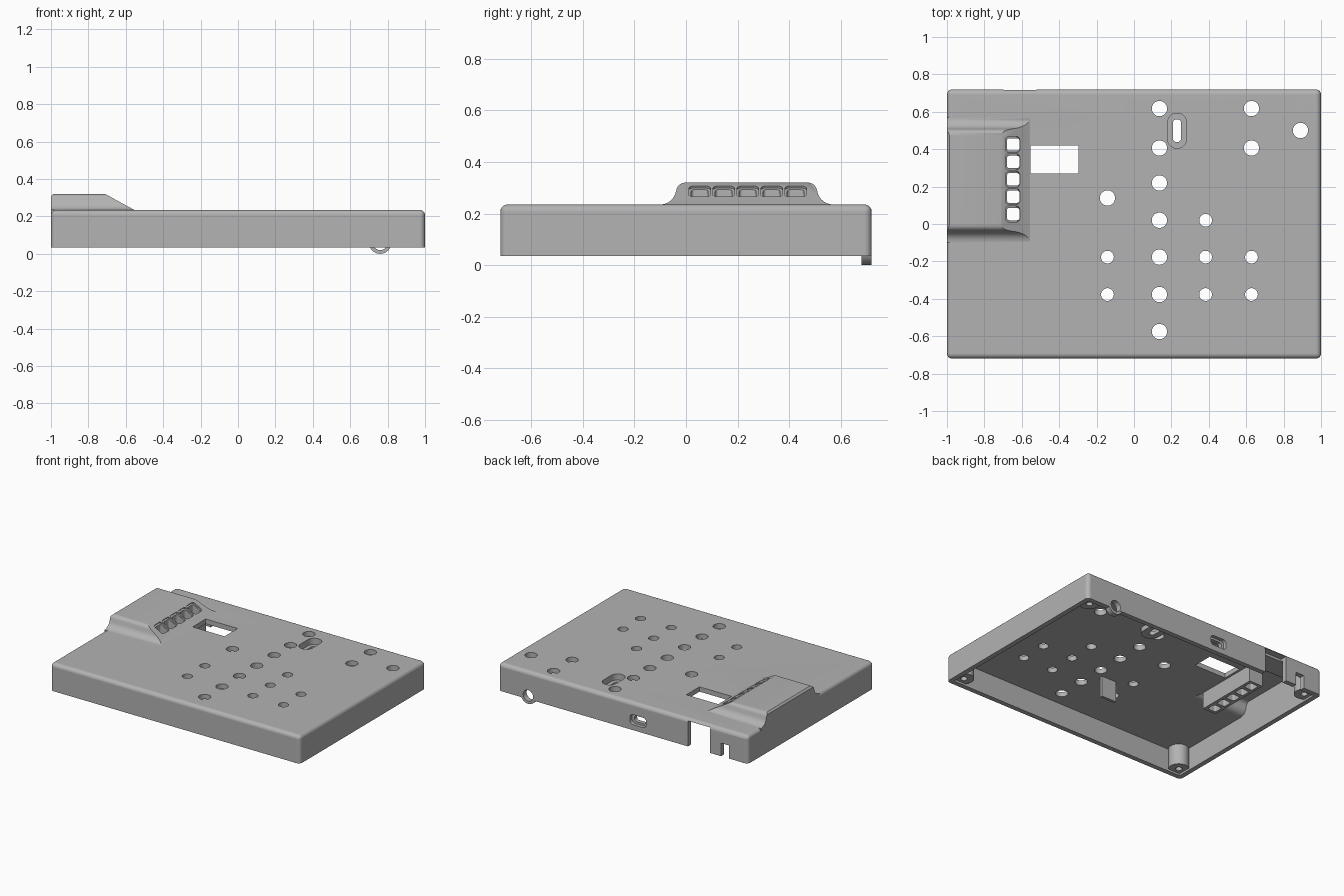
import bpy, bmesh, math
from mathutils import Vector, Matrix

cube = bpy.data.objects.get("Cube")
if cube:
    bpy.data.objects.remove(cube)

BOTTOM, TOP, CEILING = 0.035, 0.235, 0.2
HALF_X, HALF_Y, WALL = 1.0, 0.72, 0.035

grey = bpy.data.materials.new("plain_grey")
grey.use_nodes = True
grey.diffuse_color = (0.45, 0.45, 0.45, 1)
grey.node_tree.nodes["Principled BSDF"].inputs["Base Color"].default_value = (0.45, 0.45, 0.45, 1)


def finish(bm, name):
    bmesh.ops.recalc_face_normals(bm, faces=bm.faces)
    mesh = bpy.data.meshes.new(name)
    bm.to_mesh(mesh)
    bm.free()
    mesh.materials.append(grey)
    obj = bpy.data.objects.new(name, mesh)
    bpy.context.collection.objects.link(obj)
    return obj


def block(name, lo, hi, radius=0, axis=2, tilt=None):
    """Box between two corners, rounded along the edges parallel to axis."""
    lo, hi = Vector(lo), Vector(hi)
    bm = bmesh.new()
    bmesh.ops.create_cube(bm, size=1)
    bmesh.ops.scale(bm, vec=hi - lo, verts=bm.verts)
    if radius:
        edges = [e for e in bm.edges
                 if abs((e.verts[0].co - e.verts[1].co)[axis]) > 1e-5]
        bmesh.ops.bevel(bm, geom=edges, offset=radius, segments=6,
                        profile=0.5, affect='EDGES')
    if tilt:
        bmesh.ops.rotate(bm, verts=bm.verts, matrix=Matrix.Rotation(tilt, 3, 'Y'))
    bmesh.ops.translate(bm, vec=(lo + hi) / 2, verts=bm.verts)
    return finish(bm, name)


def rod(name, center, radius, length, along_y=False):
    bm = bmesh.new()
    bmesh.ops.create_cone(bm, cap_ends=True, segments=32, radius1=radius,
                          radius2=radius, depth=length)
    if along_y:
        bmesh.ops.rotate(bm, verts=bm.verts, matrix=Matrix.Rotation(math.pi / 2, 3, 'X'))
    bmesh.ops.translate(bm, vec=center, verts=bm.verts)
    return finish(bm, name)


def prism(points, vec):
    bm = bmesh.new()
    face = bm.faces.new([bm.verts.new(p) for p in points])
    geom = bmesh.ops.extrude_face_region(bm, geom=[face])["geom"]
    bmesh.ops.translate(bm, vec=vec, verts=[g for g in geom if isinstance(g, bmesh.types.BMVert)])
    bmesh.ops.recalc_face_normals(bm, faces=bm.faces)
    return bm


def slice_off(bm, point, normal):
    geom = bm.verts[:] + bm.edges[:] + bm.faces[:]
    cut = bmesh.ops.bisect_plane(bm, geom=geom, plane_co=point, plane_no=normal, clear_outer=True)
    edges = [g for g in cut["geom_cut"] if isinstance(g, bmesh.types.BMEdge)]
    bmesh.ops.contextual_create(bm, geom=edges)


def hump(name, start_x, drop, squeeze):
    """Raised housing with flared sides and a sloping face."""
    mid, half, height = 0.235, 0.335, TOP + 0.085
    side = [(half, TOP)]
    for i in range(1, 7):                       # concave flare
        a = math.radians(70) * i / 6
        side.append((half - 0.062 * math.sin(a), TOP + 0.062 * (1 - math.cos(a))))
    for i in range(6):                          # rounded shoulder
        a = math.radians(20 + 70 * i / 5)
        side.append((0.238 + 0.035 * math.cos(a), height - 0.035 + 0.035 * math.sin(a)))
    outline = [(half, 0.12 + drop)] + side
    outline += [(-y, z) for y, z in reversed(outline)]
    bm = prism([(start_x, mid + y * squeeze, z - drop) for y, z in outline],
               (-0.5 - start_x, 0, 0))
    slice_off(bm, (-0.71, 0, height - drop), (0.085, 0, 0.155))
    if not drop:
        slice_off(bm, (start_x, 0, height - 0.012), (-1, 0, 1))
    return finish(bm, name)


# Outer shell with rounded top and corner edges
bm = bmesh.new()
bmesh.ops.create_cube(bm, size=1)
bmesh.ops.scale(bm, vec=(2 * HALF_X, 2 * HALF_Y, TOP - BOTTOM), verts=bm.verts)
bmesh.ops.translate(bm, vec=(0, 0, (TOP + BOTTOM) / 2), verts=bm.verts)
rounded = [e for e in bm.edges if max(v.co.z for v in e.verts) > TOP - 0.01]
bmesh.ops.bevel(bm, geom=rounded, offset=0.028, segments=5, profile=0.5, affect='EDGES')
case = finish(bm, "enclosure_cover")


def combine(obj, operation):
    mod = case.modifiers.new(obj.name, 'BOOLEAN')
    mod.operation, mod.solver, mod.object = operation, 'EXACT', obj
    bpy.context.view_layer.objects.active = case
    bpy.ops.object.modifier_apply(modifier=mod.name)
    bpy.data.objects.remove(obj)


def add(obj):
    combine(obj, 'UNION')


def cut(obj):
    combine(obj, 'DIFFERENCE')


# Hollow shell and housing
add(hump("housing", -0.9995, 0, 1))
cut(block("cavity", (WALL - HALF_X, WALL - HALF_Y, -0.1),
          (HALF_X - WALL, HALF_Y - WALL, CEILING)))
cut(hump("housing_cavity", WALL - HALF_X, 0.035, 0.88))

# Corner screw posts
for sx in (-1, 1):
    for sy in (-1, 1):
        add(rod("screw_post", (sx * 0.92, sy * 0.64, 0.13), 0.068, 0.16))
        cut(rod("screw_hole", (sx * 0.92, sy * 0.64, 0.08), 0.022, 0.14))

# Guide block under the button slots
guide = [(-0.7, 0.1), (-0.59, 0.1), (-0.59, 0.24), (-0.7, 0.3)]
add(finish(prism([(x, 0.0, z) for x, z in guide], (0, 0.478, 0)), "slot_guide"))
for i in range(5):
    y = 0.053 + i * 0.093
    cut(block("slot_recess", (-0.689, y - 0.042, 0.276), (-0.603, y + 0.042, 0.304),
              0.018, 2, math.atan2(0.085, 0.155)))
    cut(block("slot", (-0.68, y - 0.033, 0), (-0.612, y + 0.033, 0.4), 0.014))

# Display window
cut(block("window", (-0.553, 0.27, 0.1), (-0.297, 0.42, 0.3)))

# Recessed oval on the top
add(block("oval_boss", (0.165, 0.385, 0.165), (0.295, 0.605, 0.21), 0.06))
cut(block("oval_recess", (0.18, 0.405, 0.19), (0.28, 0.592, 0.3), 0.048))
cut(block("oval_slot", (0.208, 0.438, 0.1), (0.252, 0.56, 0.3), 0.02))

# Round holes through the top
large = [(0.136, y) for y in (0.617, 0.406, 0.219, 0.02, -0.177, -0.377, -0.575)]
large += [(0.628, 0.617), (0.628, 0.406), (0.89, 0.5), (-0.142, 0.139)]
small = [(x, y) for x in (-0.142, 0.383, 0.628) for y in (-0.177, -0.377)] + [(0.383, 0.02)]
for spots, radius in ((large, 0.041), (small, 0.034)):
    for x, y in spots:
        cut(rod("round_hole", (x, y, 0.22), radius, 0.12))

# Support rib under the top
add(block("support_rib", (-0.04, -0.25, 0.05), (0.08, -0.23, 0.21)))

# Ring port, connector port and notches in the back wall
add(rod("ring_port", (0.76, 0.7, 0.06), 0.06, 0.038, True))
cut(rod("ring_opening", (0.76, 0.7, 0.06), 0.04, 0.1, True))
add(block("port_boss", (-0.2, 0.665, 0.06), (-0.04, 0.7, 0.16), 0.03, 1))
cut(block("port_recess", (-0.185, 0.695, 0.075), (-0.055, 0.8, 0.147), 0.025, 1))
cut(block("port_opening", (-0.165, 0.6, 0.09), (-0.075, 0.8, 0.132), 0.015, 1))
cut(block("wide_notch", (-0.698, 0.67, -0.1), (-0.52, 0.8, 0.218)))
cut(block("narrow_notch", (-0.85, 0.67, -0.1), (-0.785, 0.8, 0.13)))

# Smooth rounded edges, crisp cut edges
bpy.ops.object.select_all(action='DESELECT')
case.select_set(True)
bpy.context.view_layer.objects.active = case
bpy.ops.object.shade_smooth_by_angle(angle=math.radians(30))
weighted = case.modifiers.new("weighted_normals", 'WEIGHTED_NORMAL')
weighted.keep_sharp = True
